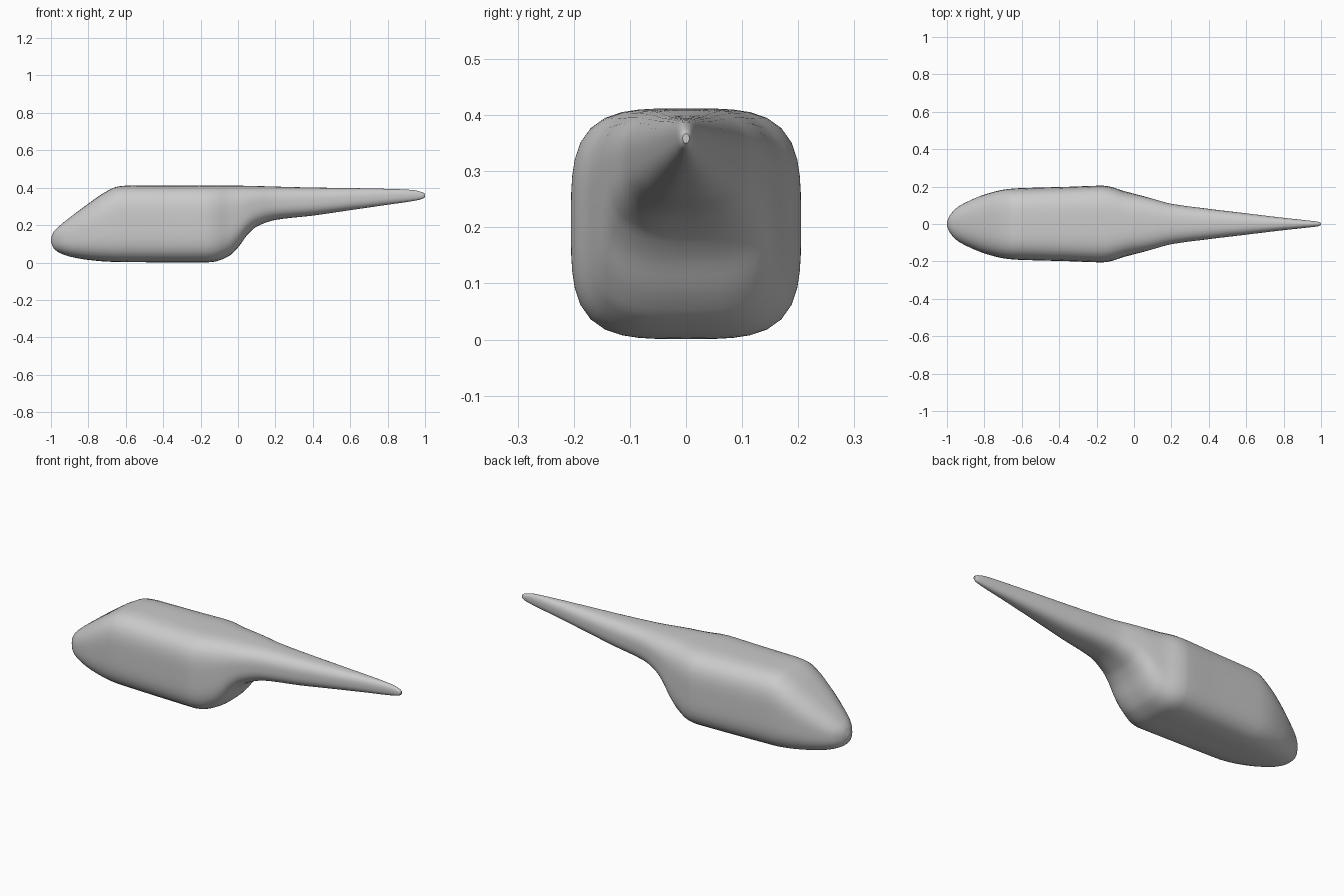
import bpy, bmesh, math

cube = bpy.data.objects.get("Cube")
if cube:
    bpy.data.objects.remove(cube, do_unlink=True)

SIDES, STEPS = 48, 4

# Hull stations: x, half width, bottom z, top z, squareness
STATIONS = [
    (-1.0, .012, .11, .13, 2.2), (-.985, .045, .075, .165, 2.3),
    (-.95, .085, .05, .2, 2.4), (-.9, .115, .032, .24, 2.6),
    (-.8, .157, .014, .315, 3), (-.7, .183, .005, .382, 3.4),
    (-.64, .19, .003, .407, 3.6), (-.57, .193, .002, .412, 3.6),
    (-.35, .199, .001, .411, 3.7), (-.17, .205, .001, .412, 3.7),
    (-.13, .2, .004, .412, 3.7), (-.05, .175, .034, .411, 3.5),
    (0, .162, .08, .411, 3.3), (.05, .149, .148, .41, 3.1),
    (.1, .135, .192, .409, 2.9), (.2, .108, .228, .406, 2.7),
    (.4, .081, .251, .401, 2.6), (.6, .057, .28, .398, 2.5),
    (.8, .033, .309, .394, 2.4), (.93, .019, .328, .388, 2.3),
    (.985, .012, .34, .376, 2.2), (1.0, .006, .35, .367, 2)]


def blend(a, b, c, d, t):
    """Smooth value between b and c, with slopes limited to avoid ripples."""
    (xa, va), (xb, vb), (xc, vc), (xd, vd) = a, b, c, d
    s = (vc - vb) / (xc - xb)
    s0 = (vb - va) / (xb - xa) if xb > xa else s
    s1 = (vd - vc) / (xd - xc) if xd > xc else s
    m0 = 2 * s0 * s / (s0 + s) if s0 * s > 0 else 0
    m1 = 2 * s1 * s / (s1 + s) if s1 * s > 0 else 0
    h = xc - xb
    return (vb * (1 + 2 * t) * (1 - t) ** 2 + m0 * h * t * (1 - t) ** 2
            + vc * t * t * (3 - 2 * t) + m1 * h * t * t * (t - 1))


def refined(stations):
    last = len(stations) - 1
    for i in range(last):
        near = [stations[min(max(i + k, 0), last)] for k in (-1, 0, 1, 2)]
        for step in range(STEPS):
            t = step / STEPS
            x = near[1][0] + t * (near[2][0] - near[1][0])
            yield (x, *[blend(*[(s[0], s[k]) for s in near], t) for k in range(1, 5)])
    yield stations[last]


def section(bm, x, width, low, high, power):
    """Rounded-square ring across the hull."""
    ring = []
    for i in range(SIDES):
        a = math.tau * i / SIDES
        c, s = math.cos(a), math.sin(a)
        r = (abs(c) ** power + abs(s) ** power) ** (-1 / power)
        ring.append(bm.verts.new((x, width * r * c, (low + high) / 2 + (high - low) / 2 * r * s)))
    return ring


# Loft the rings into one closed hull
bm = bmesh.new()
rings = [section(bm, *s) for s in refined(STATIONS)]
for a, b in zip(rings, rings[1:]):
    for i in range(SIDES):
        j = (i + 1) % SIDES
        bm.faces.new((a[i], a[j], b[j], b[i]))
bm.faces.new(rings[0])
bm.faces.new(rings[-1])
bmesh.ops.recalc_face_normals(bm, faces=bm.faces)
mesh = bpy.data.meshes.new("fuselage")
bm.to_mesh(mesh)
bm.free()

grey = bpy.data.materials.new("plain grey")
grey.use_nodes = True
grey.diffuse_color = (.6, .6, .6, 1)
grey.node_tree.nodes["Principled BSDF"].inputs["Base Color"].default_value = (.6, .6, .6, 1)
mesh.materials.append(grey)

fuselage = bpy.data.objects.new("fuselage", mesh)
bpy.context.collection.objects.link(fuselage)
bpy.context.view_layer.objects.active = fuselage
fuselage.select_set(True)
bpy.ops.object.shade_smooth_by_angle(angle=math.radians(50))
